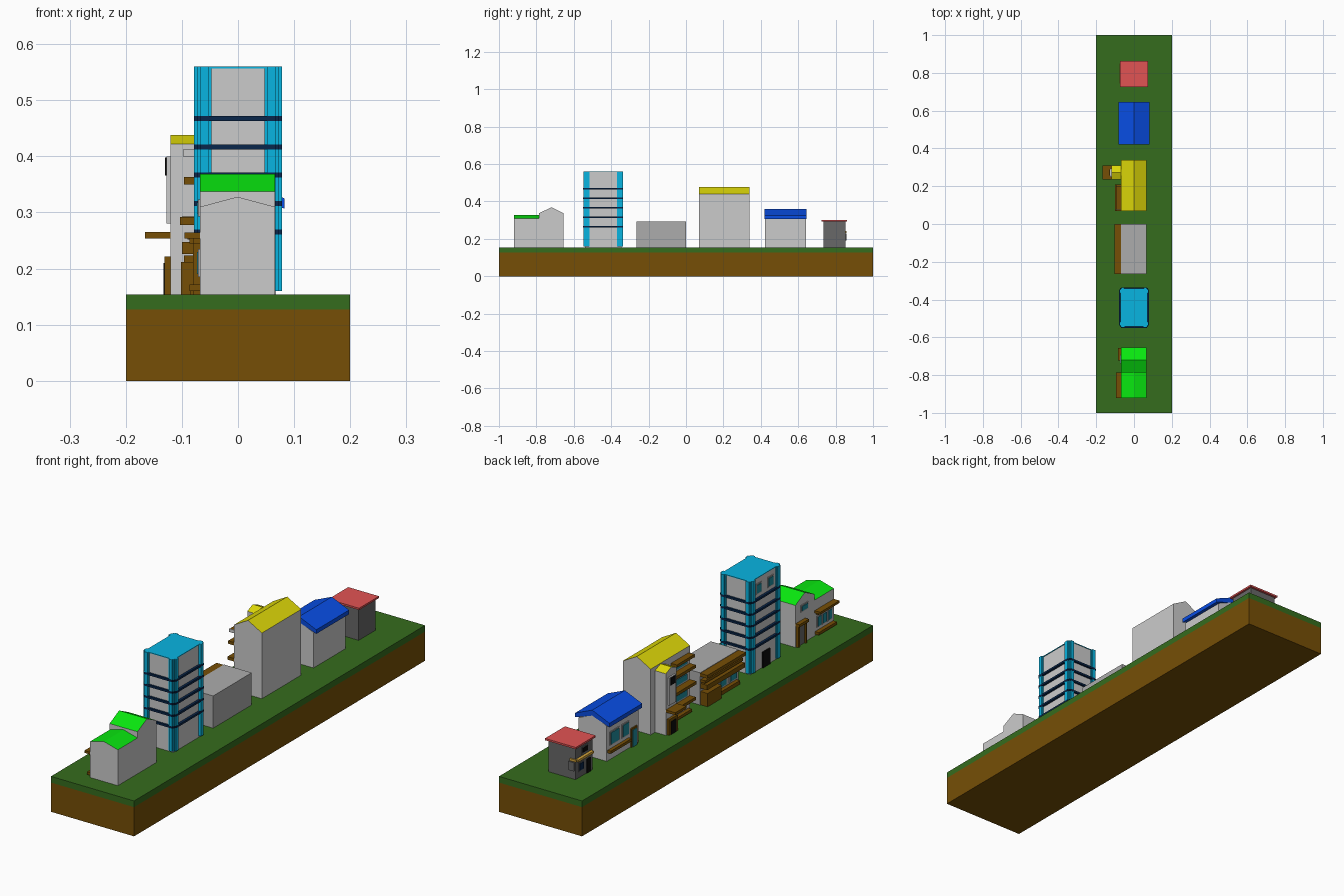
import bpy, bmesh

if "Cube" in bpy.data.objects:
    bpy.data.objects.remove(bpy.data.objects["Cube"])

G = 0.154  # ground level


def mat(name, *rgb):
    """Material from a colour as seen on screen, turned into linear values."""
    m = bpy.data.materials.new(name)
    m.diffuse_color = [min(1, (c / .91) ** 2.2) for c in rgb] + [1]
    m.use_nodes = True
    m.node_tree.nodes["Principled BSDF"].inputs["Base Color"].default_value = m.diffuse_color
    return m


SOIL = mat("soil", .42, .285, .05)
GRASS = mat("grass", .20, .385, .125)
WOOD = mat("wood", .42, .285, .05)
PLASTER = mat("plaster", .70, .70, .70)
STONE = mat("stone", .61, .61, .61)
DARK = mat("dark_wall", .37, .37, .37)
BLACK = mat("black", .07, .07, .07)
NAVY = mat("navy", .06, .15, .27)
CYAN = mat("cyan", .06, .64, .80)
GLASS = mat("glass", .13, .50, .56)
GREEN = mat("green_roof", .06, .82, .08)
YELLOW = mat("yellow_roof", .79, .77, .06)
BLUE = mat("blue_roof", .06, .28, .81)
RED = mat("red_roof", .80, .30, .30)
CREAM = mat("cream", .75, .58, .22)


def finish(name, bm, mats):
    bmesh.ops.recalc_face_normals(bm, faces=bm.faces)
    me = bpy.data.meshes.new(name)
    bm.to_mesh(me)
    bm.free()
    for m in mats:
        me.materials.append(m)
    ob = bpy.data.objects.new(name, me)
    bpy.context.collection.objects.link(ob)
    return ob


def box(name, x0, x1, y0, y1, z0, z1, m):
    bm = bmesh.new()
    bmesh.ops.create_cube(bm, size=1)
    for v in bm.verts:
        v.co.x = x0 + (v.co.x + .5) * (x1 - x0)
        v.co.y = y0 + (v.co.y + .5) * (y1 - y0)
        v.co.z = z0 + (v.co.z + .5) * (z1 - z0)
    return finish(name, bm, [m])


def prism(name, profile, a0, a1, axis, mats, roof_faces=()):
    """Extrude a (width, z) profile along axis; listed sides use material 1."""
    bm = bmesh.new()
    rings = [[bm.verts.new((w, a, z) if axis == "y" else (a, w, z)) for w, z in profile]
             for a in (a0, a1)]
    n = len(profile)
    for ring in rings:
        bm.faces.new(ring)
    for i in range(n):
        j = (i + 1) % n
        f = bm.faces.new((rings[0][i], rings[0][j], rings[1][j], rings[1][i]))
        f.material_index = 1 if i in roof_faces else 0
    return finish(name, bm, mats)


def gable(name, w0, w1, a0, a1, eave, ridge, axis, roof):
    prof = [(w0, G), (w1, G), (w1, eave), ((w0 + w1) / 2, ridge), (w0, eave)]
    return prism(name, prof, a0, a1, axis, [PLASTER, roof], (2, 3))


def window(name, x, y, z, w, h, frame=STONE, pane=GLASS):
    """Framed window on a street-side (-x) wall at x."""
    box(name + "_frame", x - .003, x + .004, y - w / 2, y + w / 2, z - h / 2, z + h / 2, frame)
    box(name + "_pane", x - .005, x + .004, y - w / 2 + .005, y + w / 2 - .005,
        z - h / 2 + .005, z + h / 2 - .005, pane)


X0, X1 = -.068, .066

# Ground
box("soil_base", -.2, .2, -1, 1, 0, .127, SOIL)
box("grass_top", -.2, .2, -1, 1, .127, G, GRASS)

# Green twin house
gable("green_house_low", X0, X1, -.92, -.785, .31, .328, "y", GREEN)
gable("green_house_tall", -.785, -.655, X0, X1, .337, .369, "x", GREEN)
box("shop_awning", -.095, X0, -.92, -.787, .254, .264, WOOD)
box("shop_awning_lip", -.08, X0, -.91, -.797, .244, .254, WOOD)
box("shop_bench", -.086, X0, -.915, -.79, .16, .172, WOOD)
for i in range(3):
    window(f"shop_window_{i}", X0, -.89 + i * .037, .21, .032, .05)
box("green_house_porch_roof", -.086, X0, -.722, -.656, .245, .257, WOOD)
for y in (-.718, -.668):
    box("porch_post", -.08, X0, y, y + .008, G, .245, WOOD)
box("green_house_door", -.072, X0, -.71, -.668, G, .235, DARK)
window("attic_window", X0, -.715, .308, .05, .03)

# Cyan tower: cross-shaped corner columns and bands leave the corners notched
TY0, TY1 = -.541, -.344
box("tower_core", X0, .068, TY0, TY1, G, .558, PLASTER)
box("tower_cap", -.071, .071, TY0 - .002, TY1 + .002, .557, .56, CYAN)
for sx in (-1, 1):
    for cy, sy in ((TY0, -1), (TY1, 1)):
        parts = {"column": (.047, .072, -.024, .003),
                 "side_rib": (.055, .078, -.022, -.004),
                 "front_rib": (.052, .067, -.018, .008)}
        for part, (a, b, c, d) in parts.items():
            box("tower_corner_" + part, *sorted((sx * a, sx * b)),
                *sorted((cy + sy * c, cy + sy * d)), .16, .56, CYAN)
for i in range(5):
    z = .261 + i * .0505
    box("tower_band_wide", -.0785, .0785, TY0 + .003, TY1 - .003, z, z + .009, NAVY)
    box("tower_band_deep", -.068, .068, TY0 - .0085, TY1 + .0085, z, z + .009, NAVY)
    box("tower_band_corner", -.073, .073, TY0 - .004, TY1 + .004, z, z + .009, NAVY)
for y in (-.40, -.482):
    window("tower_window", X0, y, .51, .04, .045)
box("tower_door", -.074, X0, -.475, -.425, G, .222, BLACK)

# Grey flat building
box("flat_building", X0, X1, -.265, 0, G, .294, STONE)
box("flat_awning", -.103, X0, -.265, 0, .278, .292, WOOD)
box("flat_balcony_rail", -.1, X0, -.262, -.003, .226, .247, WOOD)
box("flat_balcony_floor", -.09, X0, -.262, -.003, .252, .264, WOOD)
box("flat_counter", -.102, X0, -.1, -.003, G, .212, WOOD)
box("flat_step", -.085, X0, -.25, -.12, G, .17, WOOD)
for i in range(2):
    window(f"flat_window_{i}", X0, -.225 + i * .07, .197, .05, .045)

# Yellow tall building with entrance wing
gable("yellow_building", X0, X1, .07, .34, .44, .477, "y", YELLOW)
gable("yellow_wing", .235, .31, -.12, X0, .422, .438, "x", YELLOW)
box("wing_awning", -.166, -.12, .235, .31, .254, .265, WOOD)
box("wing_door_frame", -.131, -.12, .242, .303, G, .222, WOOD)
box("wing_door", -.133, -.12, .256, .29, G, .21, BLACK)
box("wing_window_strip", -.127, -.12, .25, .295, .28, .4, PLASTER)
box("wing_window", -.13, -.12, .257, .288, .366, .398, BLACK)
for z, d in ((.35, .096), (.28, .1)):
    box("yellow_balcony", -d, X0, .07, .21, z, z + .013, WOOD)
    window("yellow_window", X0, .14, z + .035, .1, .035)
box("yellow_top_awning", -.096, X0, .08, .2, .4, .412, WOOD)
box("yellow_top_awning_end", -.097, X0, .077, .08, .399, .413, PLASTER)
box("yellow_low_balcony", -.096, X0, .07, .21, .21, .223, WOOD)
window("yellow_low_window", X0, .14, .245, .1, .035)
box("yellow_bench", -.085, X0, .08, .2, .16, .172, WOOD)

# Blue house with thick overhanging roof
gable("blue_house", X0, .068, .422, .642, .308, .337, "y", PLASTER)
prism("blue_roof", [(-.083, .307), (-.083, .325), (0, .36), (.083, .325), (.083, .307), (0, .336)],
      .42, .645, "y", [BLUE])
window("blue_window_left", X0, .59, .245, .065, .06)
window("blue_window_right", X0, .515, .245, .05, .06)
box("blue_window_ledge", -.083, X0, .49, .635, .188, .2, WOOD)
box("blue_door", -.074, X0, .44, .48, G, .235, WOOD)
box("blue_door_panel", -.076, X0, .447, .473, G, .227, GLASS)

# Red hut
box("red_hut", -.065, .066, .735, .852, G, .292, DARK)
box("red_roof", -.073, .075, .725, .862, .292, .3, RED)
box("hut_awning", -.078, -.06, .745, .85, .232, .242, CREAM)
box("hut_side_awning", -.07, -.04, .85, .857, .232, .242, CREAM)
box("hut_side_window", -.06, -.035, .85, .857, .19, .228, DARK)
window("hut_upper_window", -.065, .79, .265, .045, .03, DARK, BLACK)
box("hut_door", -.068, -.06, .75, .778, G, .215, BLACK)
window("hut_lower_window", -.065, .815, .2, .035, .04, DARK, NAVY)
